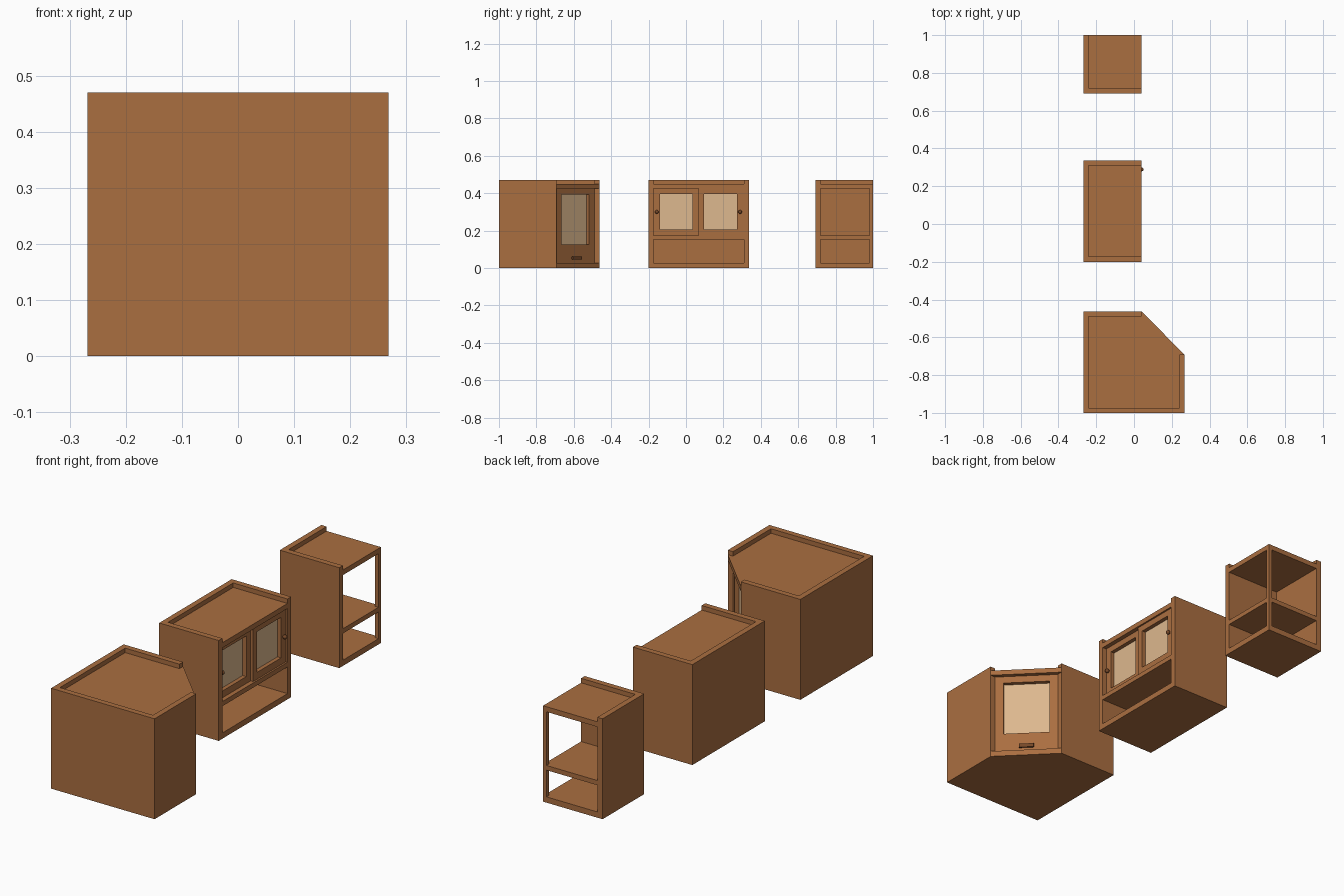
import bpy, bmesh, math
from mathutils import Matrix, Vector

if "Cube" in bpy.data.objects:
    bpy.data.objects.remove(bpy.data.objects["Cube"])


def srgb(r, g, b):
    f = lambda c: ((c / 255 + 0.055) / 1.055) ** 2.4 if c > 10 else c / 3295
    return (f(r), f(g), f(b), 1)


def material(name, rgb):
    m = bpy.data.materials.new(name)
    m.diffuse_color = srgb(*rgb)
    m.use_nodes = True
    m.node_tree.nodes["Principled BSDF"].inputs["Base Color"].default_value = m.diffuse_color
    return m


WOOD = material("warm_wood", (170, 110, 64))
GLASS = material("tan_glass", (221, 184, 142))
DARK = material("dark_wood", (118, 72, 40))


def finish(name, bm, mat, matrix=None):
    bmesh.ops.recalc_face_normals(bm, faces=bm.faces)
    me = bpy.data.meshes.new(name)
    bm.to_mesh(me)
    bm.free()
    me.materials.append(mat)
    ob = bpy.data.objects.new(name, me)
    bpy.context.collection.objects.link(ob)
    if matrix:
        ob.matrix_world = matrix
    return ob


def prism(name, pts, z0, z1, mat=WOOD, matrix=None):
    bm = bmesh.new()
    lo = [bm.verts.new((x, y, z0)) for x, y in pts]
    hi = [bm.verts.new((x, y, z1)) for x, y in pts]
    bm.faces.new(lo)
    bm.faces.new(hi)
    n = len(pts)
    for i in range(n):
        j = (i + 1) % n
        bm.faces.new((lo[i], lo[j], hi[j], hi[i]))
    return finish(name, bm, mat, matrix)


def box(name, x0, x1, y0, y1, z0, z1, mat=WOOD, matrix=None):
    return prism(name, [(x0, y0), (x1, y0), (x1, y1), (x0, y1)], z0, z1, mat, matrix)


def door(name, outer, inner, thick, matrix):
    """Framed glass door facing local +x; outer/inner are (y0, y1, z0, z1)."""
    bm = bmesh.new()
    rings = []
    for x in (0, -thick):
        for y0, y1, z0, z1 in (outer, inner):
            rings.append([bm.verts.new((x, y, z)) for y, z in
                          ((y0, z0), (y1, z0), (y1, z1), (y0, z1))])
    fo, fi, bo, bi = rings
    for a, b in ((fo, fi), (fi, bi), (bi, bo), (bo, fo)):
        for i in range(4):
            j = (i + 1) % 4
            bm.faces.new((a[i], a[j], b[j], b[i]))
    finish(name + "_frame", bm, WOOD, matrix)
    box(name + "_glass", -thick + 0.001, -thick + 0.005, *inner, GLASS, matrix)


def knob(name, x, y, z):
    bm = bmesh.new()
    bmesh.ops.create_uvsphere(bm, u_segments=16, v_segments=10, radius=0.01)
    bmesh.ops.create_cone(bm, cap_ends=True, segments=12, radius1=0.005, radius2=0.005,
                          depth=0.014, matrix=Matrix.Translation((-0.008, 0, 0))
                          @ Matrix.Rotation(math.pi / 2, 4, 'Y'))
    for f in bm.faces:
        f.smooth = len(f.verts) < 5
    finish(name, bm, DARK, Matrix.Translation((x, y, z)))


# Shared dimensions
T, H = 0.027, 0.47
BACK, FRONT = -0.268, 0.04
BOARDS = (("bottom", 0, T), ("shelf", 0.152, 0.174), ("top", 0.425, 0.449))

# Corner cabinet: four walls, cut-corner boards, angled door
X1, Y0, Y1, YC = 0.268, -1.0, -0.463, -0.692
box("corner_back_wall", BACK, BACK + T, Y0, Y1, 0, H)
box("corner_long_wall", BACK + T, X1, Y0, Y0 + T, 0, H)
box("corner_short_wall_a", X1 - T, X1, Y0 + T, YC, 0, H)
box("corner_short_wall_b", BACK + T, FRONT, Y1 - T, Y1, 0, H)
plan = [(BACK + T, Y0 + T), (X1 - T, Y0 + T), (X1 - T, YC), (X1, YC),
        (FRONT, Y1), (FRONT, Y1 - T), (BACK + T, Y1 - T)]
for label, z0, z1 in (BOARDS[0], BOARDS[2]):
    prism("corner_" + label, plan, z0, z1)

a, b = Vector((FRONT, Y1 - T, 0)), Vector((X1 - T, YC, 0))
half = (a - b).length / 2
turned = Matrix.Translation((a + b) / 2) @ Matrix.Rotation(math.pi / 4, 4, 'Z')
door("corner_door", (-half, half, T, 0.425), (-0.104, 0.104, 0.126, 0.392), 0.024, turned)
box("corner_handle_bar", 0.007, 0.014, -0.034, 0.034, 0.045, 0.063, DARK, turned)
for s in (-1, 1):
    box("corner_handle_post", 0, 0.007, s * 0.025 - 0.005, s * 0.025 + 0.005,
        0.049, 0.059, DARK, turned)

# Middle cabinet: two sliding glass doors above an open shelf
M0, M1, MID = -0.2, 0.336, 0.066
box("middle_back", BACK, BACK + T, M0, M1, 0, H)
box("middle_side_a", BACK + T, FRONT, M0, M0 + T, 0, H)
box("middle_side_b", BACK + T, FRONT, M1 - T, M1, 0, H)
for label, z0, z1 in BOARDS:
    box("middle_" + label, BACK + T, FRONT, M0 + T, M1 - T, z0, z1)
for label, x, y0, y1, g0, g1, ky in (
        ("left", 0.019, M0 + T, MID, -0.14, 0.034, -0.156),
        ("right", 0.032, MID, M1 - T, 0.096, 0.273, 0.289)):
    door("sliding_door_" + label, (y0, y1, 0.174, 0.425), (g0, g1, 0.206, 0.396),
         0.024, Matrix.Translation((x, 0, 0)))
    knob("knob_" + label, x + 0.009, ky, 0.3)

# End shelf: back and one side, open on two sides with a corner post
E0, E1, P = 0.692, 1.0, 0.018
box("end_back", BACK, BACK + T, E0, E1, 0, H)
box("end_side", BACK + T, FRONT, E0, E0 + T, 0, H)
for label, z0, z1 in BOARDS:
    box("end_" + label, BACK + T, FRONT, E0 + T, E1, z0, z1)
for (_, _, z0), (_, z1, _) in zip(BOARDS, BOARDS[1:]):
    box("end_post", FRONT - P, FRONT, E1 - P, E1, z0, z1)
